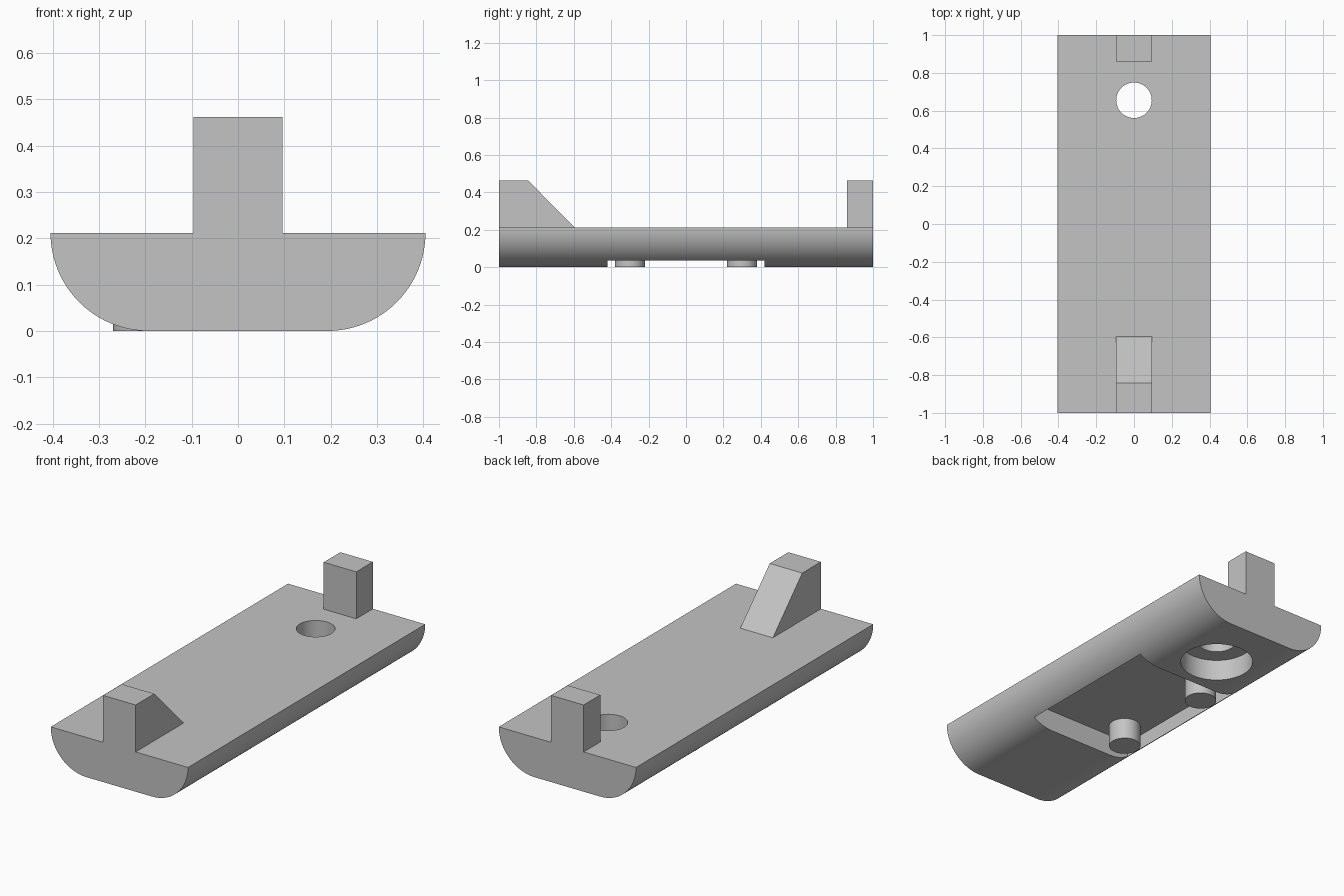
import bpy, bmesh, math

cube = bpy.data.objects.get("Cube")
if cube:
    bpy.data.objects.remove(cube, do_unlink=True)

# Main dimensions
HALF_W, TOP, HEIGHT = 0.405, 0.212, 0.4625
RECESS = 0.115
POST_W = 0.096

grey = bpy.data.materials.new("plain grey")
grey.use_nodes = True
COLOUR = (0.55, 0.55, 0.55, 1)
grey.diffuse_color = COLOUR
grey.node_tree.nodes["Principled BSDF"].inputs["Base Color"].default_value = COLOUR


def extrude(name, points, offset):
    """Solid made by sweeping a closed outline along an offset."""
    bm = bmesh.new()
    face = bm.faces.new([bm.verts.new(p) for p in points])
    swept = bmesh.ops.extrude_face_region(bm, geom=[face])["geom"]
    verts = [v for v in swept if isinstance(v, bmesh.types.BMVert)]
    bmesh.ops.translate(bm, verts=verts, vec=offset)
    bmesh.ops.recalc_face_normals(bm, faces=bm.faces[:])
    mesh = bpy.data.meshes.new(name)
    bm.to_mesh(mesh)
    bm.free()
    mesh.materials.append(grey)
    obj = bpy.data.objects.new(name, mesh)
    bpy.context.collection.objects.link(obj)
    return obj


def cylinder(name, x, y, radius, low, high, sides=64):
    turns = [2 * math.pi * i / sides for i in range(sides)]
    ring = [(x + radius * math.cos(a), y + radius * math.sin(a), low) for a in turns]
    return extrude(name, ring, (0, 0, high - low))


def cut(target, cutter):
    cutter.hide_render = True
    mod = target.modifiers.new("cut", 'BOOLEAN')
    mod.operation, mod.solver, mod.object = 'DIFFERENCE', 'EXACT', cutter
    bpy.context.view_layer.objects.active = target
    bpy.ops.object.modifier_apply(modifier=mod.name)
    bpy.data.objects.remove(cutter, do_unlink=True)


def smooth(obj):
    bpy.ops.object.select_all(action='DESELECT')
    obj.select_set(True)
    bpy.context.view_layer.objects.active = obj
    bpy.ops.object.shade_smooth_by_angle(angle=math.radians(25))


# Base bar: flat top, rounded lower edges
STEPS = 24
arc = [(HALF_W - TOP + TOP * math.cos(a), TOP - TOP * math.sin(a))
       for a in (math.pi / 2 * i / STEPS for i in range(STEPS + 1))]
outline = arc + [(-x, z) for x, z in reversed(arc)]
base = extrude("base_bar", [(x, -1, z) for x, z in outline], (0, 2, 0))

# Underside pocket that breaks through both rounded edges
P = 0.31
pocket = extrude("pocket_cutter",
                 [(sx * P, sy * 0.42, -0.1) for sx, sy in ((-1, -1), (1, -1), (1, 1), (-1, 1))],
                 (0, 0, RECESS + 0.1))
cut(base, pocket)

# Counterbored through hole
cut(base, cylinder("counterbore_cutter", 0, 0.655, 0.183, -0.1, RECESS))
cut(base, cylinder("hole_cutter", 0, 0.655, 0.094, -0.1, 0.4))
smooth(base)

# Two pins standing in the pocket
for name, y in (("front_pin", -0.3), ("back_pin", 0.3)):
    smooth(cylinder(name, -0.19, y, 0.08, 0, RECESS + 0.01))

# Upright posts, the front one with a sloped rear face
front = [(-1, TOP), (-0.595, TOP), (-0.843, HEIGHT), (-1, HEIGHT)]
back = [(0.86, TOP), (1, TOP), (1, HEIGHT), (0.86, HEIGHT)]
for name, side in (("front_ramp_post", front), ("back_post", back)):
    extrude(name, [(-POST_W, y, z) for y, z in side], (2 * POST_W, 0, 0))
